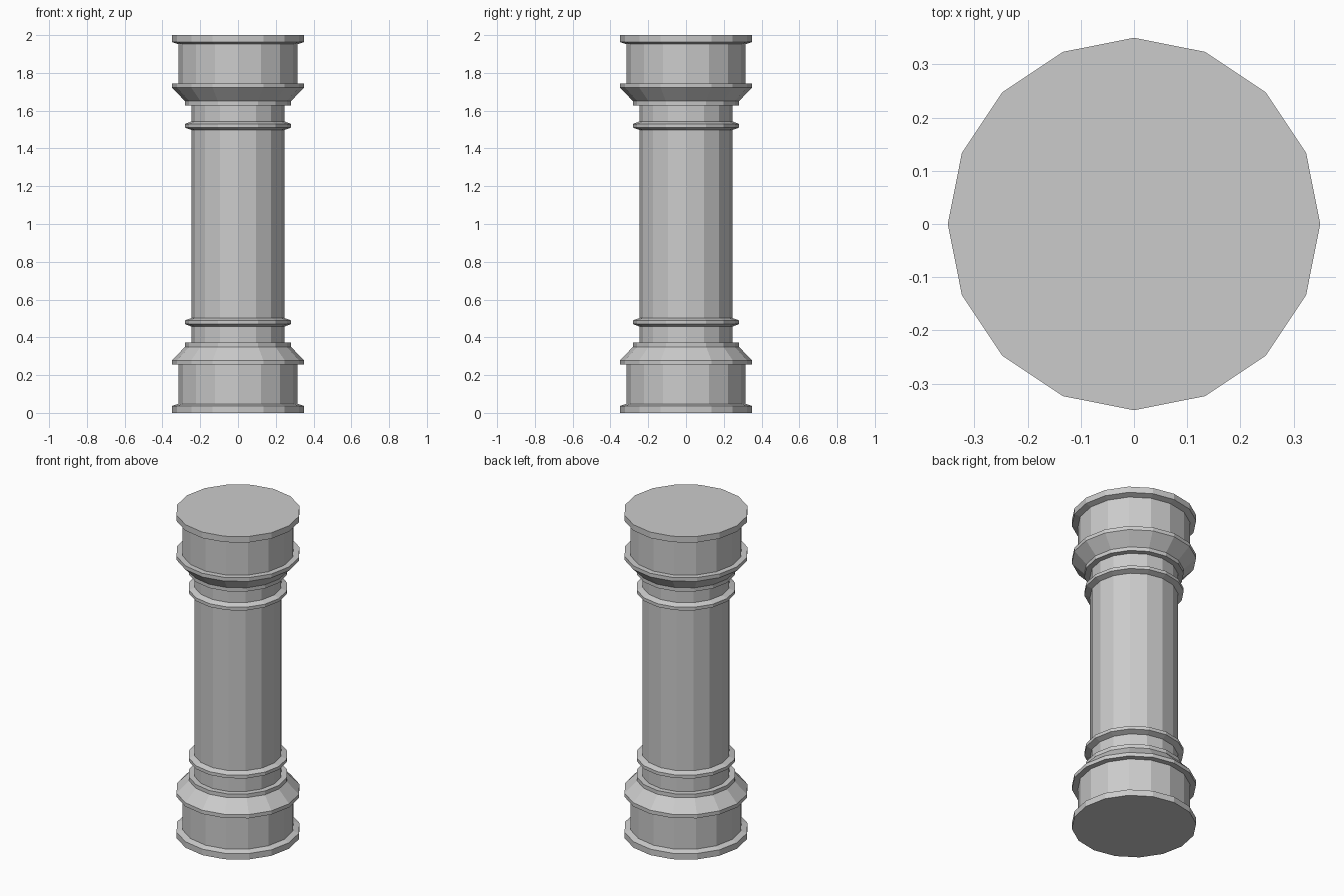
import bpy, bmesh
from math import cos, sin, tau

if "Cube" in bpy.data.objects:
    bpy.data.objects.remove(bpy.data.objects["Cube"])

SIDES = 16

# lower half of the turned profile: (radius, height)
lower = [
    (0.35, 0.0), (0.35, 0.037), (0.316, 0.048),      # foot slab
    (0.316, 0.255), (0.35, 0.255), (0.35, 0.278),    # drum and flange
    (0.28, 0.35), (0.28, 0.373), (0.247, 0.373),     # sloped shoulder
    (0.247, 0.457), (0.28, 0.470), (0.28, 0.490),    # collar ring
    (0.247, 0.502),
]
# the capital mirrors the base
profile = lower + [(r, 2 - z) for r, z in reversed(lower)]


def turned(name, pts):
    bm = bmesh.new()
    rings = [[bm.verts.new((r * cos(tau * i / SIDES), r * sin(tau * i / SIDES), z))
              for i in range(SIDES)] for r, z in pts]
    for a, b in zip(rings, rings[1:]):
        for i in range(SIDES):
            j = (i + 1) % SIDES
            bm.faces.new((a[i], a[j], b[j], b[i]))
    bm.faces.new(rings[0][::-1])
    bm.faces.new(rings[-1])
    mesh = bpy.data.meshes.new(name)
    bm.to_mesh(mesh)
    bm.free()
    obj = bpy.data.objects.new(name, mesh)
    bpy.context.collection.objects.link(obj)
    return obj


turned("column", profile)
